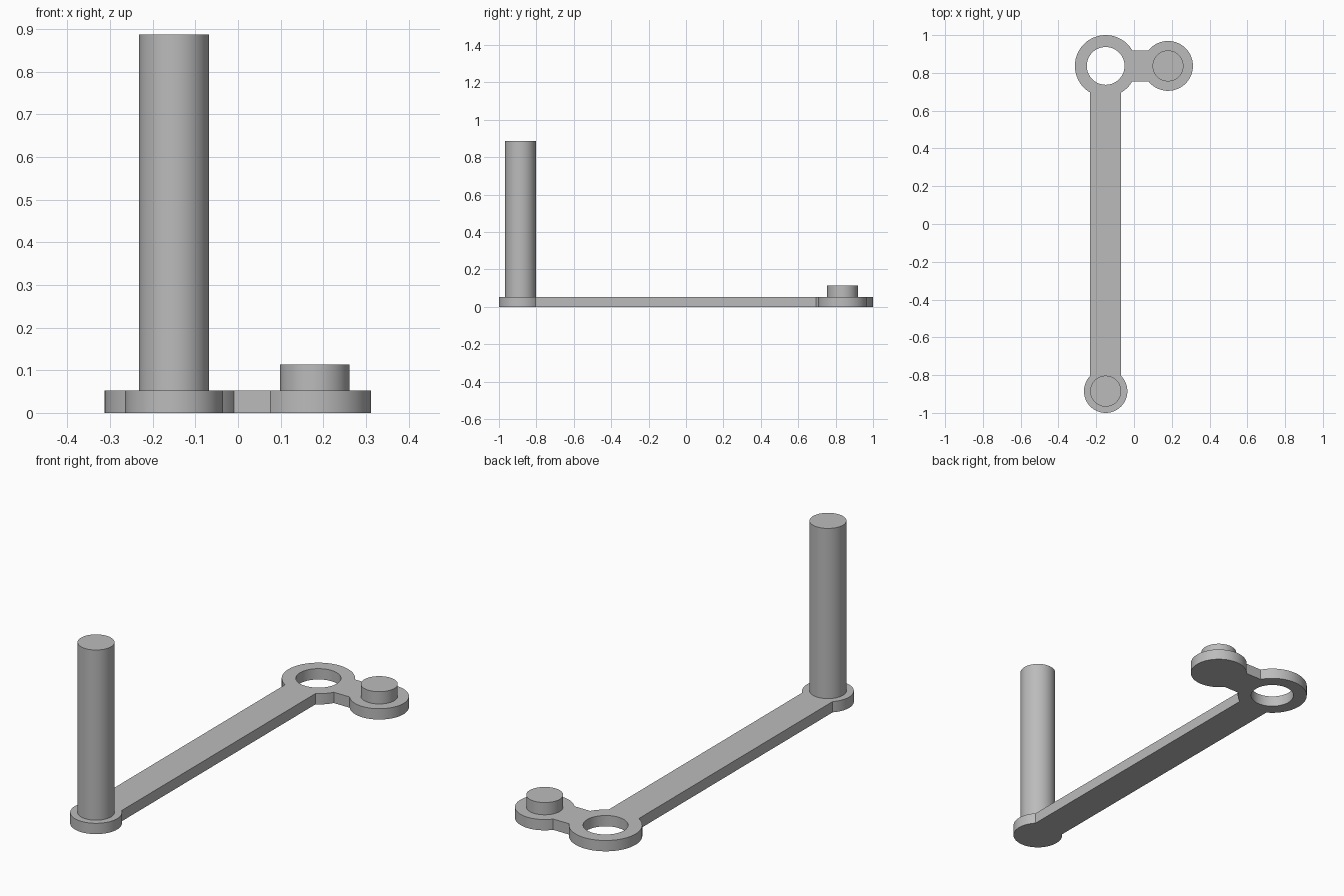
import bpy
import bmesh
from math import asin, cos, sin, pi, radians

if "Cube" in bpy.data.objects:
    bpy.data.objects.remove(bpy.data.objects["Cube"], do_unlink=True)

# Main dimensions
THICK = 0.053
HALF = 0.082            # half width of both bars, and radius of both pins
RING, RING_R, HOLE_R = (-0.15, 0.837), 0.163, 0.1
FOOT, FOOT_R = (-0.15, -0.885), 0.115
BOSS, BOSS_R = (0.18, 0.837), 0.132

grey = bpy.data.materials.new("plain grey")
grey.use_nodes = True
colour = (0.5, 0.5, 0.5, 1)
grey.diffuse_color = colour
grey.node_tree.nodes["Principled BSDF"].inputs["Base Color"].default_value = colour


def arc(centre, radius, start, end, steps):
    """Points along an arc, both ends included."""
    angles = [start + (end - start) * i / steps for i in range(steps + 1)]
    return [(centre[0] + radius * cos(a), centre[1] + radius * sin(a)) for a in angles]


def finish(obj):
    obj.data.materials.append(grey)
    bpy.ops.object.select_all(action="DESELECT")
    obj.select_set(True)
    bpy.context.view_layer.objects.active = obj
    bpy.ops.object.shade_smooth_by_angle(angle=radians(30))


def extrude_loops(name, loops, bottom, top):
    """Fill closed loops (inner loops become holes) and extrude upward."""
    bm = bmesh.new()
    for loop in loops:
        verts = [bm.verts.new((x, y, bottom)) for x, y in loop]
        for i, v in enumerate(verts):
            bm.edges.new((verts[i - 1], v))
    bmesh.ops.triangle_fill(bm, edges=bm.edges[:], use_beauty=True)
    result = bmesh.ops.extrude_face_region(bm, geom=bm.faces[:], use_keep_orig=True)
    moved = [g for g in result["geom"] if isinstance(g, bmesh.types.BMVert)]
    bmesh.ops.translate(bm, verts=moved, vec=(0, 0, top - bottom))
    bmesh.ops.recalc_face_normals(bm, faces=bm.faces[:])
    mesh = bpy.data.meshes.new(name)
    bm.to_mesh(mesh)
    bm.free()
    obj = bpy.data.objects.new(name, mesh)
    bpy.context.collection.objects.link(obj)
    finish(obj)


def pin(name, centre, top):
    bottom = THICK - 0.01
    bpy.ops.mesh.primitive_cylinder_add(
        vertices=64, radius=HALF, depth=top - bottom,
        location=(*centre, (top + bottom) / 2))
    obj = bpy.context.object
    obj.name = name
    finish(obj)


# Lever plate: ring, long bar, round foot, short bar and round boss in one outline
r, f, b = (asin(HALF / radius) for radius in (RING_R, FOOT_R, BOSS_R))
outline = (
    arc(RING, RING_R, r, 1.5 * pi - r, 48)
    + arc(FOOT, FOOT_R, pi / 2 + f, 2.5 * pi - f, 48)
    + arc(RING, RING_R, 1.5 * pi + r, 2 * pi - r, 8)
    + arc(BOSS, BOSS_R, b - pi, pi - b, 48)
)
hole = arc(RING, HOLE_R, 0, 2 * pi, 64)[:-1]
extrude_loops("lever_plate", [outline, hole], 0, THICK)

# Tall handle post and short peg
pin("handle_post", FOOT, 0.887)
pin("short_peg", BOSS, 0.113)
